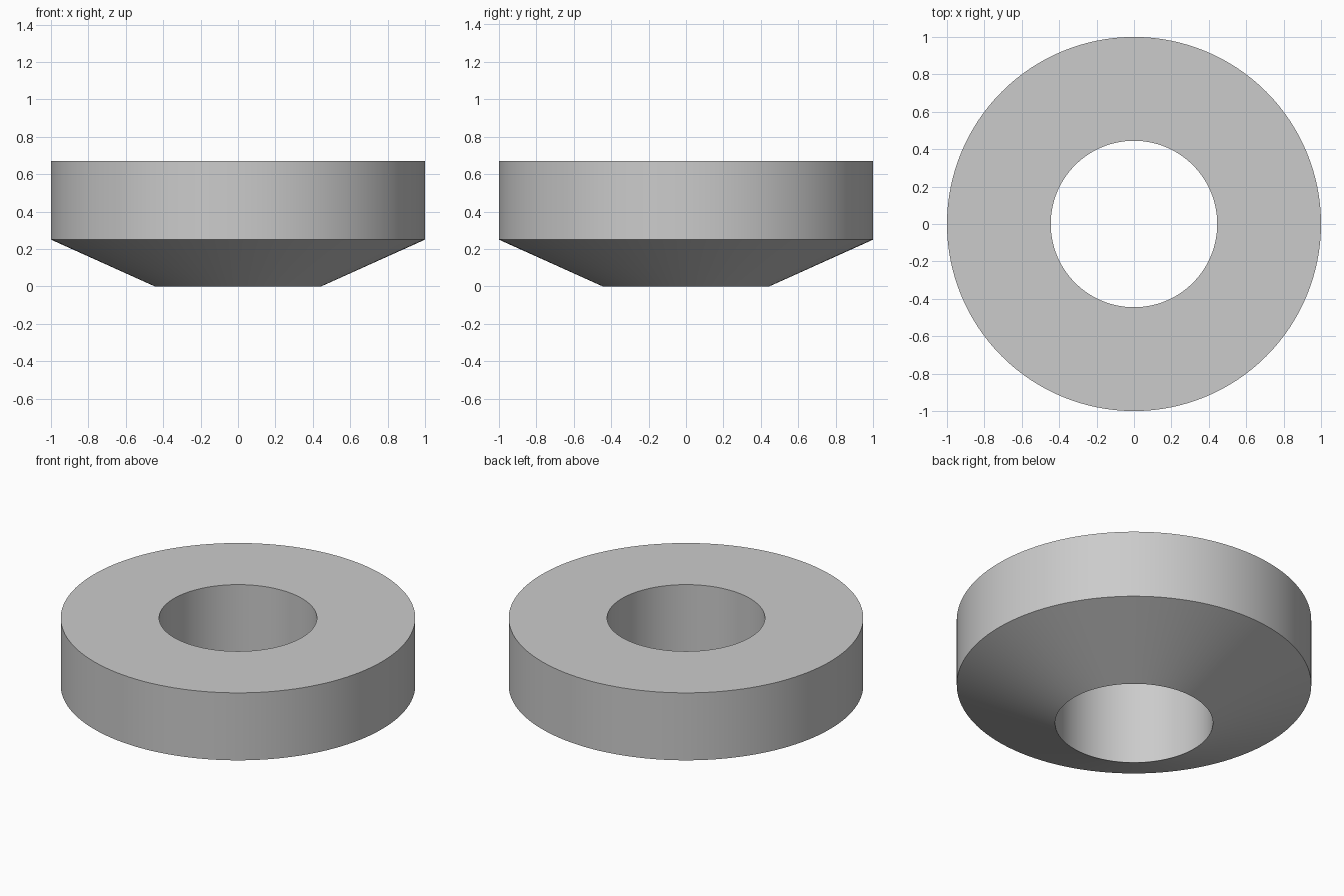
import bpy
import bmesh
import math

cube = bpy.data.objects.get("Cube")
if cube:
    bpy.data.objects.remove(cube, do_unlink=True)

# Plain grey
GREY = (0.6, 0.6, 0.6, 1.0)
grey = bpy.data.materials.new("plain grey")
grey.use_nodes = True
grey.diffuse_color = GREY
grey.node_tree.nodes["Principled BSDF"].inputs["Base Color"].default_value = GREY

# Ring section: radius and height, from the bottom of the bore outward
BORE, RIM, SHOULDER, TOP = 0.445, 1.0, 0.25, 0.67
SIDES = 128
section = [(BORE, 0), (RIM, SHOULDER), (RIM, TOP), (BORE, TOP)]

# Tapered washer: the section turned around z
bm = bmesh.new()
verts = [bm.verts.new((r, 0, z)) for r, z in section]
edges = [bm.edges.new((verts[i], verts[i - 1])) for i in range(len(verts))]
bmesh.ops.spin(bm, geom=verts + edges, cent=(0, 0, 0), axis=(0, 0, 1),
               angle=math.tau, steps=SIDES, use_merge=True)
bmesh.ops.remove_doubles(bm, verts=bm.verts, dist=0.0001)
bmesh.ops.recalc_face_normals(bm, faces=bm.faces)
mesh = bpy.data.meshes.new("tapered_washer")
bm.to_mesh(mesh)
bm.free()
mesh.materials.append(grey)

washer = bpy.data.objects.new("tapered_washer", mesh)
bpy.context.collection.objects.link(washer)

# Smooth round walls with crisp rims
bpy.ops.object.select_all(action="DESELECT")
washer.select_set(True)
bpy.context.view_layer.objects.active = washer
bpy.ops.object.shade_smooth_by_angle(angle=math.radians(20))
